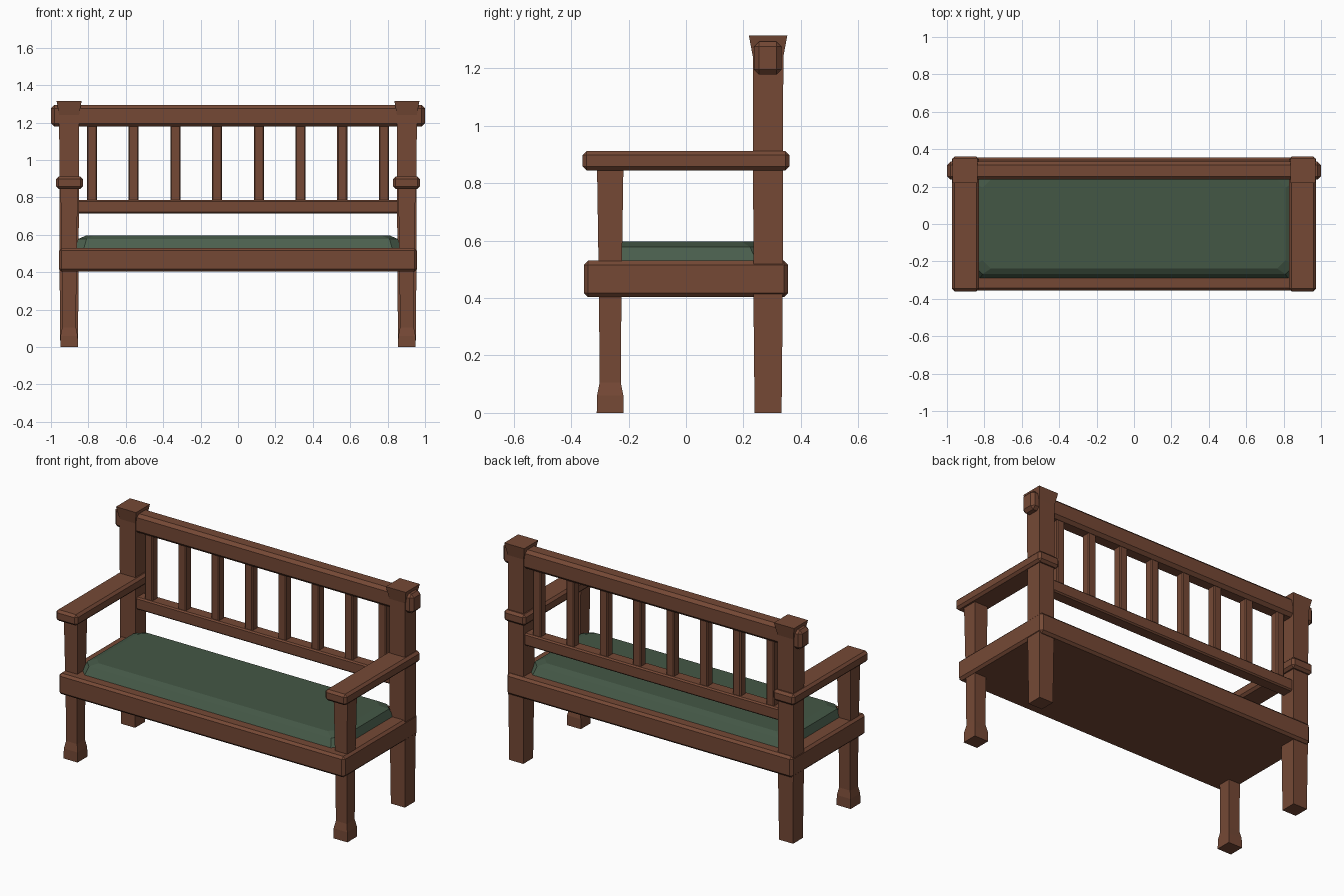
import bpy, bmesh

if "Cube" in bpy.data.objects:
    bpy.data.objects.remove(bpy.data.objects["Cube"])


def material(name, rgb):
    m = bpy.data.materials.new(name)
    m.diffuse_color = (*rgb, 1)
    m.use_nodes = True
    m.node_tree.nodes["Principled BSDF"].inputs["Base Color"].default_value = m.diffuse_color
    return m


wood = material("brown wood", (0.178, 0.066, 0.036))
green_top = material("dark green fabric", (0.057, 0.095, 0.060))
green_side = material("green fabric edge", (0.070, 0.115, 0.075))


def finish(bm, name, mats):
    bmesh.ops.recalc_face_normals(bm, faces=bm.faces)
    me = bpy.data.meshes.new(name)
    bm.to_mesh(me)
    bm.free()
    for m in mats:
        me.materials.append(m)
    ob = bpy.data.objects.new(name, me)
    bpy.context.collection.objects.link(ob)
    return ob


def beam(name, x, y, z, bevel=0.014):
    """Chamfered box from (min, max) ranges."""
    bm = bmesh.new()
    bmesh.ops.create_cube(bm, size=1)
    for v in bm.verts:
        for i, (lo, hi) in enumerate((x, y, z)):
            v.co[i] = (lo + hi) / 2 + v.co[i] * (hi - lo)
    bmesh.ops.bevel(bm, geom=bm.edges[:], offset=bevel, segments=1, affect='EDGES')
    return finish(bm, name, [wood])


def loft(name, rings, mats):
    """Skin a stack of matching closed rings and cap both ends."""
    bm = bmesh.new()
    loops = [[bm.verts.new(p) for p in ring] for ring in rings]
    n = len(loops[0])
    for a, b in zip(loops, loops[1:]):
        for i in range(n):
            j = (i + 1) % n
            bm.faces.new((a[i], a[j], b[j], b[i]))
    bm.faces.new(loops[0])
    bm.faces.new(loops[-1])
    return finish(bm, name, mats)


def post(name, cx, cy, rows):
    rings = [[(cx + sx * h, cy + sy * h, z)
              for sx, sy in ((-1, -1), (1, -1), (1, 1), (-1, 1))] for z, h in rows]
    return loft(name, rings, [wood])


# Legs, posts with flared caps, and armrests on both sides
for side, s in (("left", -1), ("right", 1)):
    post(f"back_post_{side}", s * 0.903, 0.286,
         [(0, 0.047), (0.4, 0.051), (1.24, 0.053), (1.315, 0.067)])
    post(f"front_leg_{side}", s * 0.903, -0.264,
         [(0, 0.047), (0.06, 0.046), (0.105, 0.037), (0.4, 0.039), (0.86, 0.046)])
    beam(f"armrest_{side}", (s * 0.901 - 0.072, s * 0.901 + 0.072),
         (-0.36, 0.36), (0.845, 0.912))

# Seat and back rails
beam("seat_frame", (-0.957, 0.957), (-0.355, 0.355), (0.403, 0.53))
beam("top_rail", (-1, 1), (0.237, 0.333), (1.178, 1.294), 0.018)
beam("lower_rail", (-0.87, 0.87), (0.247, 0.325), (0.713, 0.787), 0.008)

# Back slats
for i in range(8):
    x = -0.781 + i * 0.2231
    beam(f"slat_{i + 1}", (x - 0.027, x + 0.027), (0.259, 0.313), (0.775, 1.19), 0.006)


# Cushion with cut corners, lighter edge and darker top
def cut_rect(hx, hy, z, c=0.045):
    return [(-hx + c, -hy, z), (hx - c, -hy, z), (hx, -hy + c, z), (hx, hy - c, z),
            (hx - c, hy, z), (-hx + c, hy, z), (-hx, hy - c, z), (-hx, -hy + c, z)]


cushion = loft("cushion", [cut_rect(0.87, 0.292, 0.525), cut_rect(0.855, 0.268, 0.578),
                           cut_rect(0.81, 0.238, 0.597)], [green_side, green_top])
for p in cushion.data.polygons:
    p.material_index = 1 if p.center.z > 0.57 else 0
